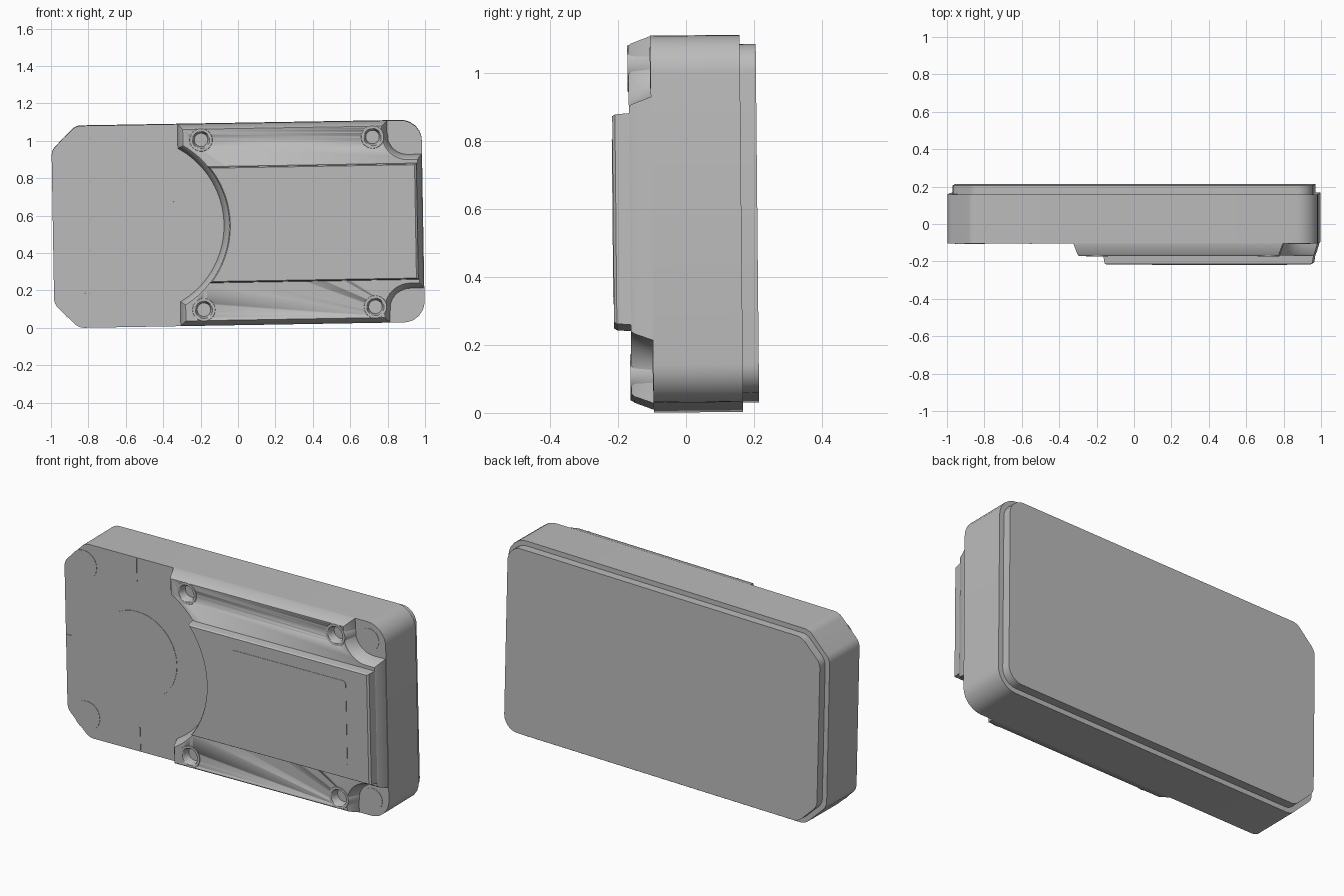
import bpy, bmesh, math
from mathutils import Matrix, Vector

old = bpy.data.objects.get("Cube")
if old:
    bpy.data.objects.remove(old, do_unlink=True)

grey = bpy.data.materials.new("plain grey")
grey.use_nodes = True
COLOUR = (0.5, 0.5, 0.5, 1)
grey.diffuse_color = COLOUR
grey.node_tree.nodes["Principled BSDF"].inputs["Base Color"].default_value = COLOUR

# The whole case leans very slightly
TILT = (Matrix.Translation((0, 0, 0.5555)) @ Matrix.Rotation(math.radians(0.55), 4, 'X')
        @ Matrix.Rotation(math.radians(-0.97), 4, 'Y'))

# Depth levels from front to back
SCREEN, DECK, FRONT, RIM, BACK = -0.214, -0.165, -0.1, 0.163, 0.21
DIAL_X = -0.545


def loft(name, sections):
    """Solid through a list of (depth, outline) sections of equal point count."""
    bm = bmesh.new()
    rings = [[bm.verts.new((x, y, z)) for x, z in pts] for y, pts in sections]
    n = len(rings[0])
    for a, b in zip(rings, rings[1:]):
        for i in range(n):
            j = (i + 1) % n
            bm.faces.new((a[i], a[j], b[j], b[i]))
    bm.faces.new(rings[0])
    bm.faces.new(rings[-1])
    bmesh.ops.recalc_face_normals(bm, faces=bm.faces[:])
    mesh = bpy.data.meshes.new(name)
    bm.to_mesh(mesh)
    bm.free()
    mesh.transform(TILT)
    mesh.materials.append(grey)
    obj = bpy.data.objects.new(name, mesh)
    bpy.context.collection.objects.link(obj)
    bpy.ops.object.select_all(action='DESELECT')
    obj.select_set(True)
    bpy.context.view_layer.objects.active = obj
    bpy.ops.object.shade_smooth_by_angle(angle=math.radians(25))
    return obj


def arc(cx, cz, r, start, end, steps=12):
    """Points on an arc, angles in degrees."""
    angles = [math.radians(start + (end - start) * i / steps) for i in range(steps + 1)]
    return [(cx + r * math.cos(a), cz + r * math.sin(a)) for a in angles]


def disc(cx, cz, r, steps=40):
    return arc(cx, cz, r, 0, 360, steps)[:-1]


def rounded(corners, steps=6):
    """Round each (x, z, radius) corner of a convex polygon."""
    pts = []
    for i, (x, z, r) in enumerate(corners):
        p = Vector((x, z))
        a = (Vector(corners[i - 1][:2]) - p).normalized()
        b = (Vector(corners[(i + 1) % len(corners)][:2]) - p).normalized()
        cut = r / math.tan(a.angle(b) / 2)
        s, e = p + a * cut, p + b * cut
        c = p + (a + b).normalized() * (r / math.sin(a.angle(b) / 2))
        for k in range(steps + 1):
            pts.append(c + (s.lerp(e, k / steps) - c).normalized() * r)
    return pts


def rect(x0, x1, z0, z1, r):
    return rounded([(x0, z0, r), (x1, z0, r), (x1, z1, r), (x0, z1, r)])


def mirrored(half):
    """Close an upper half outline with its reflection below."""
    return half + [(x, -z) for x, z in reversed(half) if abs(z) > 1e-5]


def case_outline(d):
    """Case shape inset by d: chamfered left corners, round right ones."""
    w, h, c = 0.99 - d, 0.54 - d, 0.13 - d * 0.6
    r = 0.11 - d
    return rounded([(-w, -h + c, 0.07), (-w + c, -h, 0.07), (w, -h, r),
                    (w, h, r), (-w + c, h, 0.07), (-w, h - c, 0.07)])


def deck_outline(d):
    """Raised deck: dial arc on the left, scooped corners on the right."""
    r, left = 0.47 + d, -0.315 + d
    stop = math.degrees(math.acos((left - DIAL_X) / r))
    half = arc(DIAL_X, 0, r, 0, stop, 20)
    half += [(left, 0.54 - d), (0.805 - d, 0.54 - d)]
    half += arc(0.915, 0.468, 0.11 + d, 180, 270)
    half.append((0.987 - 0.8 * d, 0.358 - d))
    return mirrored(half)


def screen_outline(d):
    """Screen block sharing the dial arc."""
    r, top = 0.495 + d, 0.312 - d
    half = arc(DIAL_X, 0, r, 0, math.degrees(math.asin(top / r)), 20)
    half.append((0.967 - 2 * d, top))
    return mirrored(half)


# Main case and stepped back plate
loft("case_body", [(FRONT, case_outline(0)), (RIM, case_outline(0))])
loft("back_plate", [(RIM - 0.02, case_outline(0.027)), (BACK, case_outline(0.027))])

# Raised front deck and screen block
deck = loft("front_deck", [(FRONT + 0.01, deck_outline(0)), (FRONT, deck_outline(0)),
                           (DECK + 0.008, deck_outline(0.021)), (DECK, deck_outline(0.028))])
loft("screen_block", [(DECK + 0.01, screen_outline(0)), (SCREEN + 0.008, screen_outline(0.004)),
                      (SCREEN, screen_outline(0.009))])
loft("screen_panel", [(SCREEN + 0.005, rect(0.1, 0.82, -0.237, 0.237, 0.02)),
                      (SCREEN - 0.002, rect(0.1, 0.82, -0.237, 0.237, 0.02))])

# Screw bosses with sunken holes
for side, x in (("left", 0.727), ("right", -0.19)):
    for level, z in (("upper", 0.454), ("lower", -0.454)):
        boss = loft(f"{level}_{side}_boss", [(FRONT, disc(x, z, 0.082)),
                                             (DECK - 0.003, disc(x, z, 0.06))])
        cutter = loft(f"{level}_{side}_hole_cutter",
                      [(DECK - 0.02, disc(x, z, 0.053)), (DECK + 0.008, disc(x, z, 0.042)),
                       (DECK + 0.04, disc(x, z, 0.036))])
        cutter.hide_render = True
        cutter.hide_set(True)
        for target in (boss, deck):
            cut = target.modifiers.new("screw hole", 'BOOLEAN')
            cut.object = cutter
            cut.solver = 'EXACT'

# Thin round pads on the front face
PAD = [("dial_pad", DIAL_X, 0, 0.24)]
for level, s in (("upper", 1), ("lower", -1)):
    PAD += [(f"{level}_right_corner_pad", -0.87, s * 0.42, 0.08),
            (f"{level}_left_corner_pad", 0.89, s * 0.445, 0.06)]
for name, x, z, r in PAD:
    loft(name, [(FRONT + 0.003, disc(x, z, r)), (FRONT - 0.002, disc(x, z, r))])

# Slim index marks around the dial
MARKS = [("upper_mark", DIAL_X, 0.47, 0.004, 0.065), ("lower_mark", DIAL_X, -0.47, 0.004, 0.065),
         ("side_mark", -0.97, 0, 0.015, 0.004)]
for name, x, z, w, h in MARKS:
    bar = rect(x - w, x + w, z - h, z + h, 0.002)
    loft(name, [(FRONT + 0.003, bar), (FRONT - 0.003, bar)])
